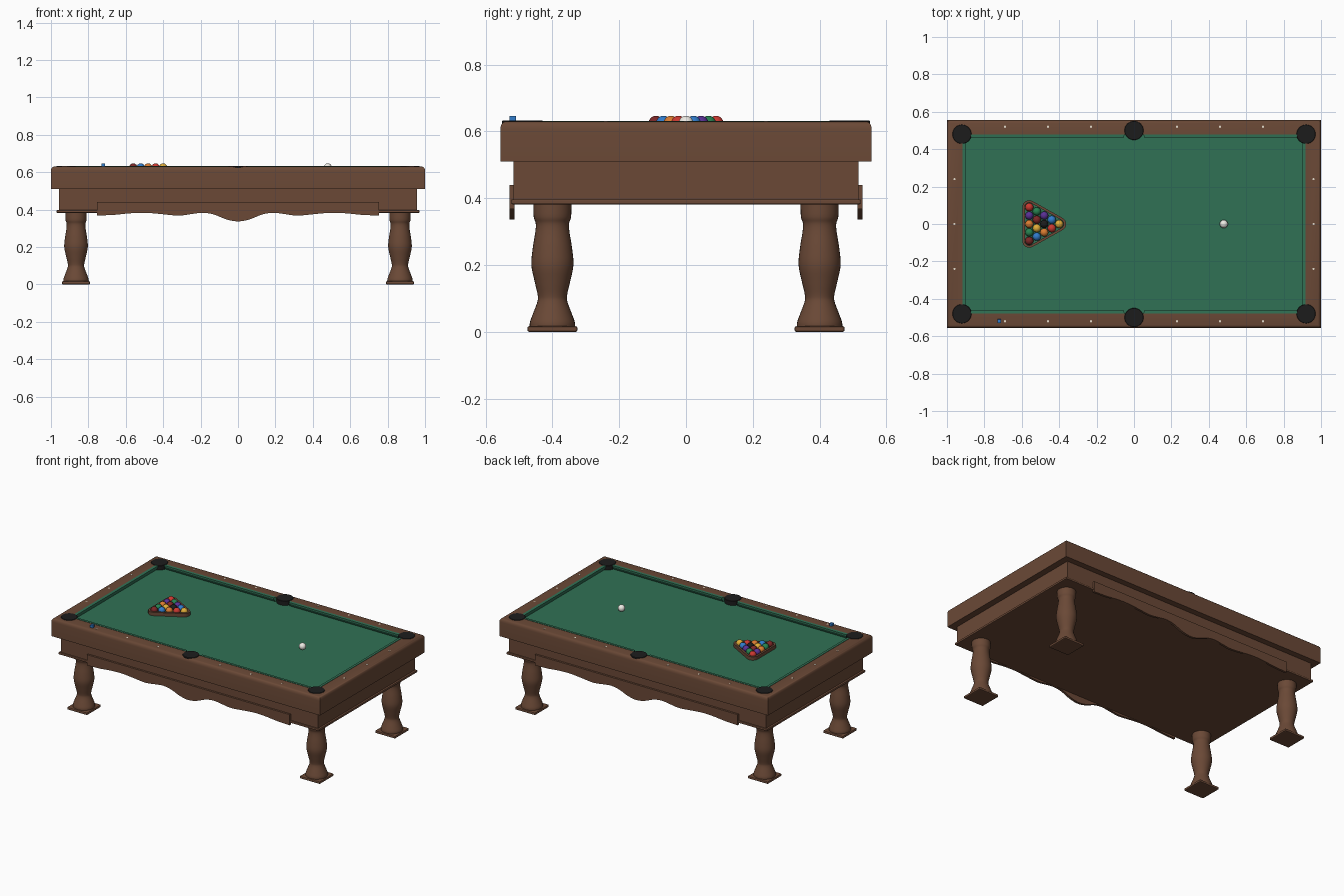
import bpy, bmesh
from math import sin, cos, pi, radians
from mathutils import Vector

if "Cube" in bpy.data.objects:
    bpy.data.objects.remove(bpy.data.objects["Cube"])


def mat(name, r, g, b):
    m = bpy.data.materials.new(name)
    m.diffuse_color = (r, g, b, 1)
    m.use_nodes = True
    m.node_tree.nodes["Principled BSDF"].inputs["Base Color"].default_value = m.diffuse_color
    return m


WOOD = mat("wood", .145, .066, .037)
CLOTH = mat("cloth", .03, .165, .09)
BLACK = mat("black", .012, .012, .012)
IVORY = mat("ivory", .8, .74, .62)
WHITE = mat("white", .85, .83, .78)
BLUE = mat("blue", .03, .2, .6)
RED = mat("red", .6, .04, .03)
PURPLE = mat("purple", .1, .03, .3)
ORANGE = mat("orange", .7, .2, .03)
GREEN = mat("green", .02, .22, .08)
MAROON = mat("maroon", .2, .02, .02)
YELLOW = mat("yellow", .75, .42, .04)


def finish(name, bm, m, smooth=False):
    bmesh.ops.recalc_face_normals(bm, faces=bm.faces)
    me = bpy.data.meshes.new(name)
    bm.to_mesh(me)
    bm.free()
    me.materials.append(m)
    ob = bpy.data.objects.new(name, me)
    bpy.context.collection.objects.link(ob)
    if smooth:
        bpy.ops.object.select_all(action='DESELECT')
        bpy.context.view_layer.objects.active = ob
        ob.select_set(True)
        bpy.ops.object.shade_smooth_by_angle(angle=radians(40))
    return ob


def box(name, x0, x1, y0, y1, z0, z1, m, bevel=0):
    bm = bmesh.new()
    bmesh.ops.create_cube(bm, size=1)
    for v in bm.verts:
        v.co = ((x0 + x1) / 2 + v.co.x * (x1 - x0), (y0 + y1) / 2 + v.co.y * (y1 - y0),
                (z0 + z1) / 2 + v.co.z * (z1 - z0))
    if bevel:
        bmesh.ops.bevel(bm, geom=bm.edges[:], offset=bevel, segments=2, profile=.5, affect='EDGES')
    return finish(name, bm, m)


def lathe(name, x, y, profile, m, n=32):
    bm = bmesh.new()
    rings = [[bm.verts.new((x + r * cos(2 * pi * i / n), y + r * sin(2 * pi * i / n), z))
              for i in range(n)] for r, z in profile]
    for a, b in zip(rings, rings[1:]):
        for i in range(n):
            bm.faces.new((a[i], a[i - 1], b[i - 1], b[i]))
    bm.faces.new(rings[0])
    bm.faces.new(rings[-1])
    return finish(name, bm, m, True)


def smooth_points(pts, steps=5):
    # Catmull-Rom curve through 2D points
    p = [Vector(q) for q in pts]
    p = [p[0]] + p + [p[-1]]
    out = []
    for a, b, c, d in zip(p, p[1:], p[2:], p[3:]):
        for k in range(steps):
            t = k / steps
            out.append(.5 * (2 * b + (c - a) * t + (2 * a - 5 * b + 4 * c - d) * t * t
                             + (3 * b - a - 3 * c + d) * t ** 3))
    return out + [p[-1]]


def ball(name, x, y, m):
    bm = bmesh.new()
    bmesh.ops.create_uvsphere(bm, u_segments=24, v_segments=14, radius=R)
    bmesh.ops.translate(bm, vec=(x, y, BED + R), verts=bm.verts)
    finish(name, bm, m, True)


BED, TOP, R = .603, .63, .022
HX, HY = 1.0, .556          # outer rail half sizes
IX, IY = .917, .478         # inner rail half sizes

# rail frame: rounded top edge, playing area sunk into the top
bm = bmesh.new()
sections = [(0, .51)] + [(.016 * (1 - cos(a)), TOP - .024 * (1 - sin(a)))
                         for a in (0, pi / 8, pi / 4, 3 * pi / 8, pi / 2)]
loops = [(HX - d, HY - d, z) for d, z in sections] + [(IX, IY, TOP), (IX, IY, BED - .02)]
rings = [[bm.verts.new((sx * x, sy * y, z)) for sx, sy in ((1, 1), (-1, 1), (-1, -1), (1, -1))]
         for x, y, z in loops]
for a, b in zip(rings, rings[1:]):
    for i in range(4):
        bm.faces.new((a[i], a[i - 1], b[i - 1], b[i]))
bm.faces.new(rings[0])
bm.faces.new(rings[-1])
finish("rail_frame", bm, WOOD, True)
box("bed_cloth", -IX, IX, -IY, IY, BED - .015, BED, CLOTH)

# body and lower moulding
box("body", -.957, .957, -.516, .516, .39, .512, WOOD)
box("lower_moulding", -.97, .97, -.523, .523, .382, .397, WOOD, .004)


# cushions: undercut wedge with angled ends, along a rail
def cushion(name, p0, p1, inward):
    bm = bmesh.new()
    p0, p1, n = Vector(p0), Vector(p1), Vector(inward)
    d = (p1 - p0).normalized()
    ends = []
    for p, s in ((p0, 1), (p1, -1)):
        ends.append([bm.verts.new((*(p + n * o + d * s * o * .4), z)) for o, z in
                     ((0, TOP + .002), (.018, TOP + .001), (.018, TOP - .008), (.008, BED), (0, BED))])
    a, b = ends
    for i in range(5):
        bm.faces.new((a[i], a[i - 1], b[i - 1], b[i]))
    bm.faces.new(a)
    bm.faces.new(b)
    finish(name, bm, CLOTH)


for s in (-1, 1):
    cushion("end_cushion", (s * IX, -.44), (s * IX, .44), (-s, 0))
    for t in (-1, 1):
        cushion("side_cushion", (t * .05, s * IY), (t * .878, s * IY), (0, -s))

# pockets
for x, y in [(a * .92, b * .48) for a in (-1, 1) for b in (-1, 1)] + [(0, .5), (0, -.5)]:
    lathe("pocket", x, y, [(.051, BED - .01), (.051, TOP + .001), (.049, TOP + .003)], BLACK)

# rail sights
spots = [(x * .23, y) for x in (-3, -2, -1, 1, 2, 3) for y in (-.52, .52)]
spots += [(x, y) for x in (-.96, .96) for y in (-.24, 0, .24)]
for x, y in spots:
    lathe("rail_sight", x, y, [(.006, TOP - .002), (.006, TOP + .001)], IVORY, 12)

# wavy valances on the long sides
half = [(0, .337), (.06, .347), (.13, .374), (.19, .383), (.25, .376), (.32, .368), (.42, .377),
        (.5, .383), (.58, .38), (.66, .372), (.755, .368)]
wave = smooth_points([(-x, z) for x, z in half[:0:-1]] + half)
for name, s in (("front_valance", -1), ("back_valance", 1)):
    bm = bmesh.new()
    outline = [(-.755, .44)] + [tuple(p) for p in wave] + [(.755, .44)]
    f = bm.faces.new([bm.verts.new((x, s * .514, z)) for x, z in outline])
    new = bmesh.ops.extrude_face_region(bm, geom=[f])["geom"]
    bmesh.ops.translate(bm, vec=(0, s * .015, 0), verts=[v for v in new if isinstance(v, bmesh.types.BMVert)])
    finish(name, bm, WOOD, True)

# turned legs on square feet
turn = smooth_points([(.068, .015), (.067, .03), (.058, .055), (.045, .09), (.044, .11), (.053, .15),
                      (.063, .2), (.059, .25), (.051, .3), (.05, .325), (.056, .345), (.057, .385)], 4)
for sx in (-1, 1):
    for sy in (-1, 1):
        x, y = sx * .866, sy * .4
        lathe("leg", x, y, [tuple(p) for p in turn], WOOD)
        box("foot", x - .075, x + .075, y - .075, y + .075, 0, .017, WOOD, .006)

# racked balls, rows from base to apex
rows = [(RED, PURPLE, ORANGE, GREEN, MAROON), (GREEN, MAROON, YELLOW, BLUE),
        (PURPLE, BLACK, ORANGE), (BLUE, RED), (YELLOW,)]
for i, row in enumerate(rows):
    for j, m in enumerate(row):
        ball("racked_ball", -.56 + i * .04, ((len(row) - 1) / 2 - j) * .045, m)
ball("cue_ball", .48, 0, WHITE)

# triangle rack: two rounded outlines around the corner balls
bm = bmesh.new()
corners = [(-.4, 0, -60), (-.56, .09, 60), (-.56, -.09, 180)]
rack = []
for r, z in ((.024, BED), (.037, BED), (.037, .626), (.024, .626)):
    rack.append([bm.verts.new((x + r * cos(radians(a + k * 15)), y + r * sin(radians(a + k * 15)), z))
                 for x, y, a in corners for k in range(9)])
for a, b in zip(rack, rack[1:] + rack[:1]):
    for i in range(len(a)):
        bm.faces.new((a[i], a[i - 1], b[i - 1], b[i]))
finish("triangle_rack", bm, WOOD, True)

# chalk cube
box("chalk", -.73, -.71, -.529, -.509, TOP, .647, BLUE, .001)
